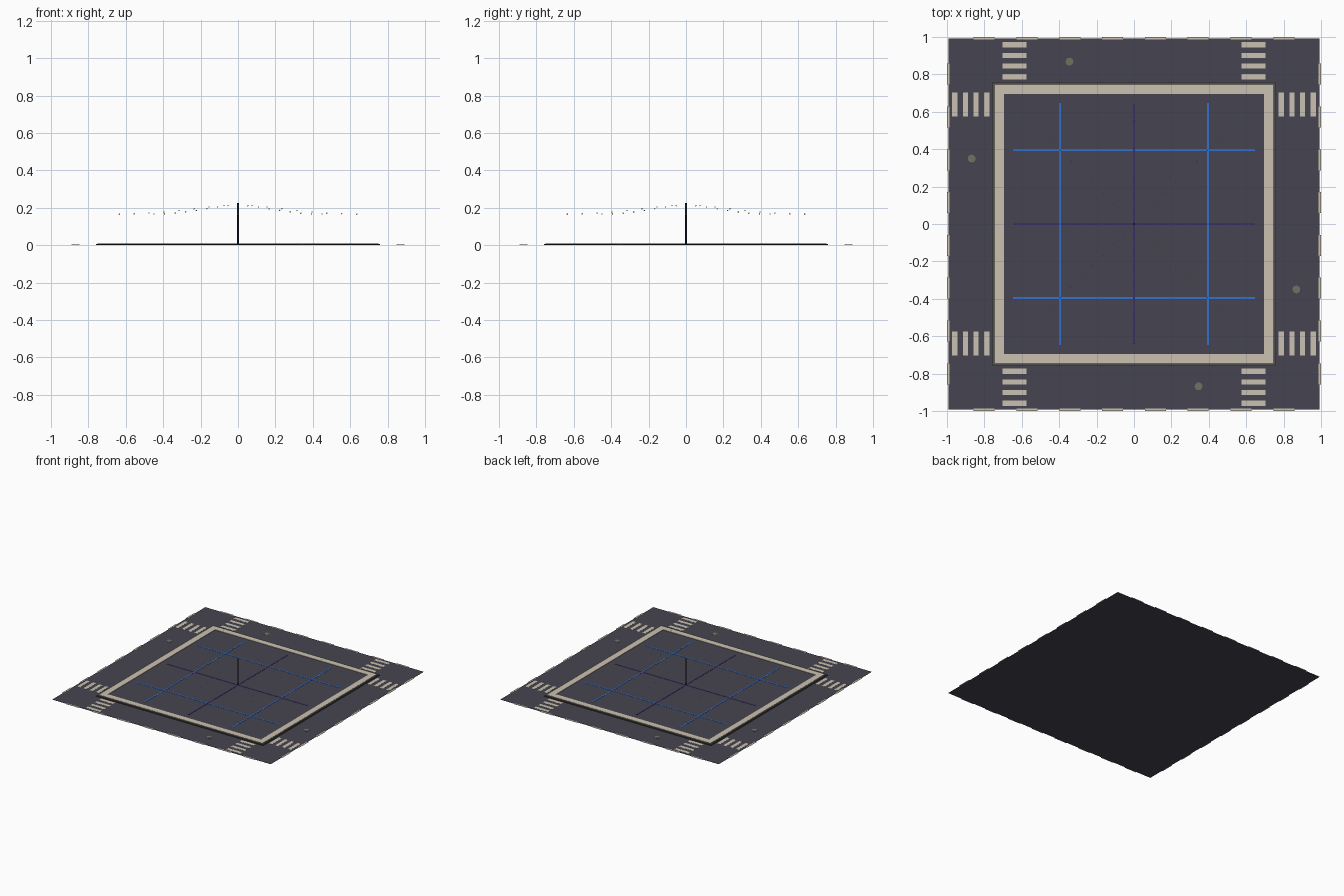
import bpy, bmesh, math
from mathutils import Matrix, Vector

if "Cube" in bpy.data.objects:
    bpy.data.objects.remove(bpy.data.objects["Cube"])


def material(name, rgb):
    m = bpy.data.materials.new(name)
    m.diffuse_color = (*rgb, 1)
    m.use_nodes = True
    m.node_tree.nodes["Principled BSDF"].inputs["Base Color"].default_value = m.diffuse_color
    return m


ASPHALT = material("asphalt", (0.061, 0.060, 0.082))
CREAM = material("cream", (0.60, 0.54, 0.44))
CURB = material("curb_grey", (0.13, 0.125, 0.11))
GUTTER = material("gutter_dark", (0.04, 0.04, 0.04))
BLUE = material("blue", (0.03, 0.17, 0.65))
PURPLE = material("deep_purple", (0.045, 0.03, 0.14))
POLE = material("pole_dark", (0.014, 0.012, 0.025))
COVER = material("cover_olive", (0.17, 0.16, 0.12))
BULB = material("bulb_warm", (0.75, 0.65, 0.45))


def finish(name, bm, mat):
    bmesh.ops.recalc_face_normals(bm, faces=bm.faces)
    me = bpy.data.meshes.new(name)
    bm.to_mesh(me)
    bm.free()
    me.materials.append(mat)
    ob = bpy.data.objects.new(name, me)
    bpy.context.collection.objects.link(ob)
    return ob


def boxes(name, mat, items):
    """items: (x0, x1, y0, y1, z0, z1)"""
    bm = bmesh.new()
    for x0, x1, y0, y1, z0, z1 in items:
        c = Vector(((x0 + x1) / 2, (y0 + y1) / 2, (z0 + z1) / 2))
        s = Matrix.Diagonal((x1 - x0, y1 - y0, z1 - z0, 1))
        bmesh.ops.create_cube(bm, size=1, matrix=Matrix.Translation(c) @ s)
    return finish(name, bm, mat)


def frame(name, mat, outer, inner, z0, z1):
    """square ring with mitred corners"""
    bm = bmesh.new()
    rings = []
    for r, z in ((outer, z0), (outer, z1), (inner, z1), (inner, z0)):
        rings.append([bm.verts.new((sx * r, sy * r, z))
                      for sx, sy in ((-1, -1), (1, -1), (1, 1), (-1, 1))])
    for a in range(4):
        p, q = rings[a], rings[(a + 1) % 4]
        for i in range(4):
            j = (i + 1) % 4
            bm.faces.new((p[i], p[j], q[j], q[i]))
    return finish(name, bm, mat)


# Road and raised block
boxes("road", ASPHALT, [(-.993, .993, -.993, .993, 0, .001)])
frame("gutter", GUTTER, .76, .75, .001, .005)
frame("curb", CURB, .75, .742, .001, .008)
frame("sidewalk", CREAM, .742, .695, .001, .01)
boxes("plaza_floor", ASPHALT, [(-.695, .695, -.695, .695, .001, .007)])

# Crosswalk stripes at all four corners
stripes = []
for sx in (-1, 1):
    for sy in (-1, 1):
        for k in range(4):
            c = .787 + k * .0572
            a, b = sorted((sx * .574, sx * .702))
            stripes.append((a, b, sy * c - .014, sy * c + .014, .001, .002))
            a, b = sorted((sy * .574, sy * .702))
            stripes.append((sx * c - .014, sx * c + .014, a, b, .001, .002))
boxes("crosswalk_stripes", CREAM, stripes)

# Lane dashes along the outer edges
dashes = []
for k in range(8):
    c = (k - 3.5) * .2288
    for s in (-1, 1):
        a, b = sorted((s * .987, s * 1.0))
        dashes.append((c - .056, c + .056, a, b, 0.0004, .002))
        dashes.append((a, b, c - .056, c + .056, 0.0004, .002))
boxes("lane_dashes", CREAM, dashes)

# Inlaid lines on the plaza
lines = []
for s in (-.395, .395):
    lines.append((s - .005, s + .005, -.648, .648, .007, .0085))
    lines.append((-.648, .648, s - .005, s + .005, .007, .0084))
boxes("blue_lines", BLUE, lines)
boxes("purple_lines", PURPLE, [(-.006, .006, -.645, .645, .007, .0085),
                               (-.645, .645, -.006, .006, .007, .0084)])

# Manhole covers
bm = bmesh.new()
for x, y in ((-.345, .868), (-.868, .35), (.345, -.868), (.868, -.35)):
    bmesh.ops.create_cone(bm, cap_ends=True, segments=12, radius1=.021, radius2=.021,
                          depth=.002, matrix=Matrix.Translation((x, y, .002)))
finish("manhole_covers", bm, COVER)

# Centre pole
bm = bmesh.new()
bmesh.ops.create_cone(bm, cap_ends=True, segments=8, radius1=.005, radius2=.005,
                      depth=.218, matrix=Matrix.Translation((0, 0, .116)))
finish("centre_pole", bm, POLE)

# Eight sagging strings of bulbs
bm = bmesh.new()
for n in range(8):
    ang = n * math.pi / 4
    for k in range(8):
        r = .075 + k * .08
        t = r / .72
        z = .217 - .05 * t - .022 * math.sin(math.pi * t) * t
        bmesh.ops.create_icosphere(bm, subdivisions=1, radius=.0038, matrix=Matrix.Translation(
            (r * math.cos(ang), r * math.sin(ang), z)))
finish("string_bulbs", bm, BULB)
